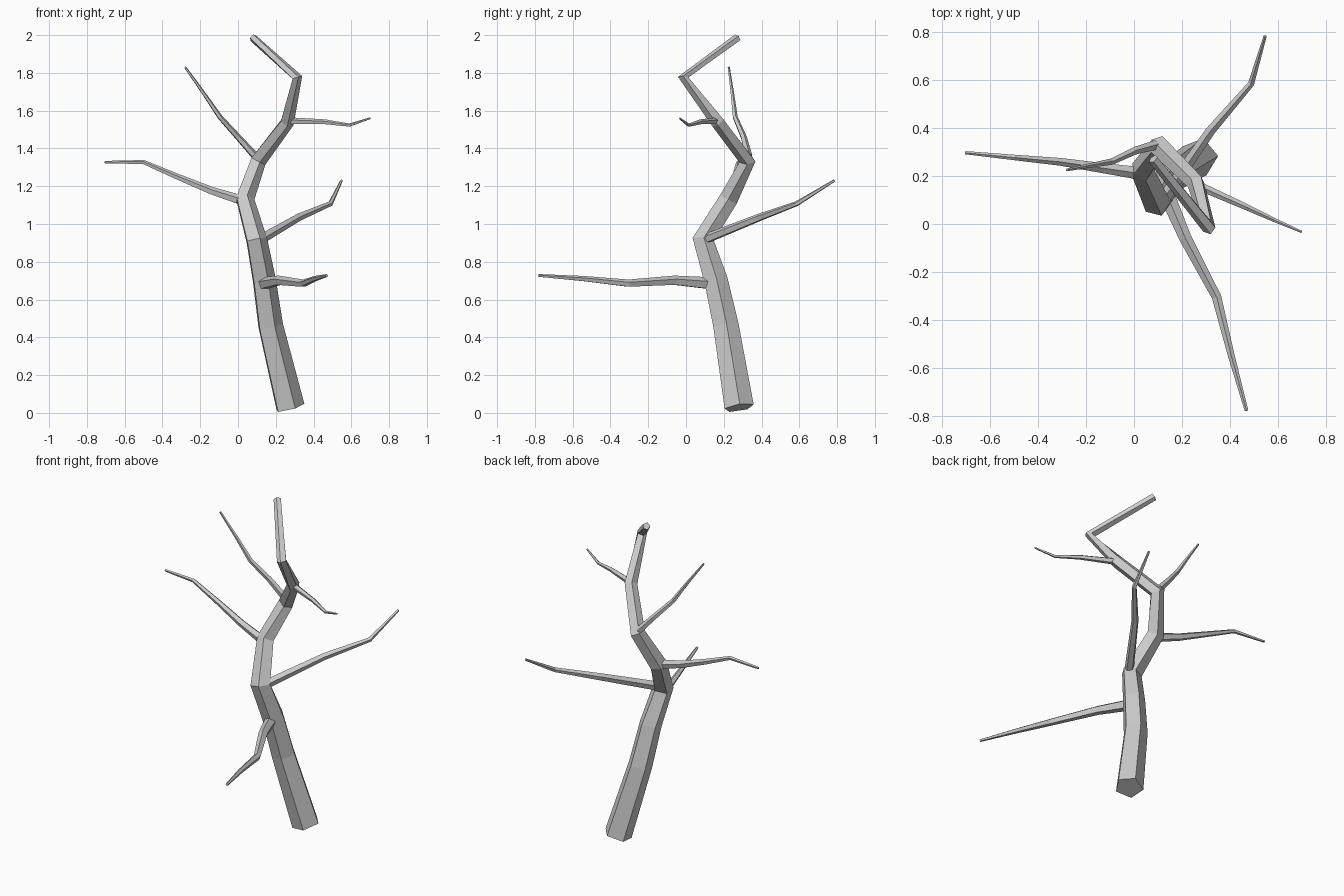
import bpy, bmesh, math
from mathutils import Vector


def limb(name, points, sides, ref, phase=0.0):
    """Tapered tube with flat faces; each point is (x, y, z, radius)."""
    pts = [Vector(p[:3]) for p in points]
    axis = Vector(ref)
    bm = bmesh.new()
    rings = []
    for i, c in enumerate(pts):
        t = Vector((0, 0, 0))
        if i > 0:
            t += (c - pts[i - 1]).normalized()
        if i < len(pts) - 1:
            t += (pts[i + 1] - c).normalized()
        t.normalize()
        axis = (axis - t * axis.dot(t)).normalized()
        side = t.cross(axis)
        ring = []
        for k in range(sides):
            a = phase + 2 * math.pi * k / sides
            ring.append(bm.verts.new(c + points[i][3] * (axis * math.cos(a) + side * math.sin(a))))
        rings.append(ring)
    for r0, r1 in zip(rings, rings[1:]):
        for k in range(sides):
            n = (k + 1) % sides
            bm.faces.new((r0[k], r0[n], r1[n], r1[k]))
    bm.faces.new(rings[0][::-1])
    bm.faces.new(rings[-1])
    mesh = bpy.data.meshes.new(name)
    bm.to_mesh(mesh)
    bm.free()
    obj = bpy.data.objects.new(name, mesh)
    bpy.context.collection.objects.link(obj)
    return obj


# Crooked five-sided trunk
limb("trunk", [
    (0.272, 0.28, 0.028, 0.082), (0.168, 0.21, 0.46, 0.071), (0.135, 0.157, 0.70, 0.066),
    (0.095, 0.09, 0.915, 0.06), (0.035, 0.225, 1.13, 0.052), (0.105, 0.325, 1.335, 0.045),
    (0.26, 0.17, 1.54, 0.038), (0.312, -0.015, 1.775, 0.029), (0.08, 0.272, 1.985, 0.022),
], 5, (1, 0, 0), 0.09)

# Thin side branches, from the lowest to the highest
branches = {
    "low_front_branch": [(0.14, 0.115, 0.685, 0.034), (0.215, -0.06, 0.70, 0.027),
                         (0.345, -0.305, 0.685, 0.021), (0.405, -0.545, 0.71, 0.015),
                         (0.47, -0.78, 0.727, 0.008)],
    "right_back_branch": [(0.13, 0.115, 0.925, 0.027), (0.32, 0.39, 1.035, 0.021),
                          (0.49, 0.587, 1.108, 0.014), (0.548, 0.785, 1.23, 0.007)],
    "left_branch": [(0.0, 0.215, 1.13, 0.027), (-0.14, 0.235, 1.175, 0.022),
                    (-0.31, 0.26, 1.245, 0.017), (-0.50, 0.278, 1.327, 0.012),
                    (-0.705, 0.298, 1.327, 0.007)],
    "upper_left_branch": [(0.09, 0.33, 1.36, 0.021), (0.0, 0.305, 1.46, 0.017),
                          (-0.095, 0.26, 1.565, 0.014), (-0.18, 0.245, 1.69, 0.010),
                          (-0.28, 0.226, 1.83, 0.006)],
    "upper_right_branch": [(0.28, 0.155, 1.545, 0.019), (0.46, 0.075, 1.54, 0.014),
                           (0.59, 0.015, 1.523, 0.009), (0.70, -0.033, 1.56, 0.005)],
}
for name, points in branches.items():
    limb(name, points, 5, (0, 0, 1))
